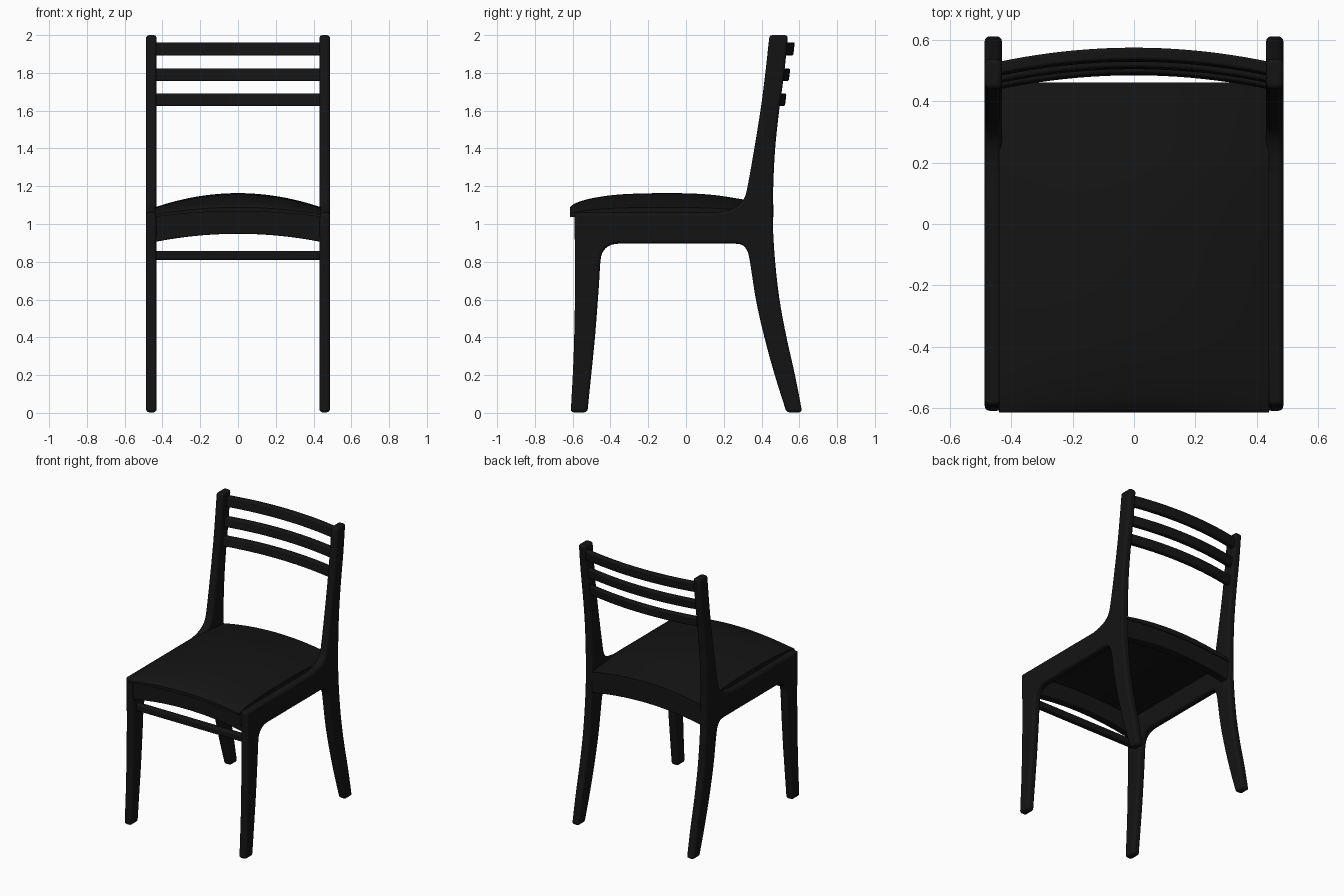
import bpy, bmesh
from mathutils import Vector

if "Cube" in bpy.data.objects:
    bpy.data.objects.remove(bpy.data.objects["Cube"])

black = bpy.data.materials.new("black_stain")
black.diffuse_color = (.007, .007, .007, 1)
black.use_nodes = True
black.node_tree.nodes["Principled BSDF"].inputs["Base Color"].default_value = black.diffuse_color


def make_object(name, bm, bevel=0.0, segments=3):
    bmesh.ops.recalc_face_normals(bm, faces=bm.faces)
    mesh = bpy.data.meshes.new(name)
    bm.to_mesh(mesh)
    bm.free()
    mesh.materials.append(black)
    ob = bpy.data.objects.new(name, mesh)
    bpy.context.collection.objects.link(ob)
    if bevel:
        m = ob.modifiers.new("soft_edges", 'BEVEL')
        m.width, m.segments = bevel, segments
        m.limit_method, m.angle_limit = 'ANGLE', 0.8
        m.use_clamp_overlap = False
    bpy.context.view_layer.objects.active = ob
    ob.select_set(True)
    bpy.ops.object.shade_smooth_by_angle(angle=0.7)
    ob.select_set(False)
    return ob


def smooth_path(pts, steps=4):
    """Catmull-Rom curve through the points."""
    p = [Vector(q) for q in pts]
    p = [2 * p[0] - p[1]] + p + [2 * p[-1] - p[-2]]
    out = []
    for a, b, c, d in zip(p, p[1:], p[2:], p[3:]):
        for i in range(steps):
            t = i / steps
            out.append(0.5 * (2 * b + (c - a) * t + (2 * a - 5 * b + 4 * c - d) * t * t
                              + (3 * b - a - 3 * c + d) * t ** 3))
    return out + [p[-2]]


# Side frames: front leg, rail, back leg and back post in one outline (y, z)
edges = [
    [(-.61, .003), (-.595, .3), (-.588, .6), (-.587, .8), (-.592, 1.06)],
    [(.15, 1.06), (.22, 1.073), (.275, 1.098), (.31, 1.14), (.33, 1.22), (.365, 1.42),
     (.397, 1.62), (.42, 1.8), (.442, 2.0)],
    [(.54, 2.0), (.52, 1.8), (.493, 1.6), (.472, 1.4), (.462, 1.2), (.46, 1.0), (.472, .8),
     (.495, .6), (.532, .4), (.577, .2), (.615, .003)],
    [(.532, .003), (.47, .2), (.415, .4), (.37, .6), (.337, .81), (.32, .865), (.295, .89), (.25, .897)],
    [(-.35, .897), (-.4, .888), (-.435, .86), (-.452, .81), (-.462, .66), (-.482, .4),
     (-.502, .2), (-.522, .003)],
]
outline = [p for e in edges for p in smooth_path(e)]
for side, label in ((1, "right"), (-1, "left")):
    bm = bmesh.new()
    face = bm.faces.new([bm.verts.new((side * .431, p.x, p.y)) for p in outline])
    ext = bmesh.ops.extrude_face_region(bm, geom=[face])
    moved = [v for v in ext["geom"] if isinstance(v, bmesh.types.BMVert)]
    bmesh.ops.translate(bm, verts=moved, vec=(side * .056, 0, 0))
    make_object("side_frame_" + label, bm, .016)


def swept_bar(name, half, section, bevel, n=20):
    """Bar across x; section(u) gives four (y, z) corners, u from -1 to 1."""
    bm = bmesh.new()
    rings = []
    for i in range(n + 1):
        u = -1 + 2 * i / n
        rings.append([bm.verts.new((u * half, y, z)) for y, z in section(u)])
    for a, b in zip(rings, rings[1:]):
        for k in range(4):
            bm.faces.new((a[k], a[k - 1], b[k - 1], b[k]))
    bm.faces.new(rings[0])
    bm.faces.new(rings[-1])
    return make_object(name, bm, bevel)


def seat_bottom(u):
    return 1.07 - .03 * u * u


# Arched aprons under the seat
def apron(y0, y1):
    def section(u):
        lo, hi = .948 - .045 * u * u, seat_bottom(u) + .006
        return (y0, lo), (y1, lo), (y1, hi), (y0, hi)
    return section


swept_bar("front_apron", .45, apron(-.58, -.52), .006)
swept_bar("back_apron", .45, apron(.39, .455), .006)


# Bowed back slats, leaning with the posts
def slat(y, z0, z1):
    def section(u):
        f = y - .048 * u * u
        return (f - .006, z0), (f + .034, z0), (f + .042, z1), (f + .002, z1)
    return section


for i, (y, z0, z1) in enumerate([(.49, 1.625, 1.69), (.51, 1.757, 1.822), (.534, 1.892, 1.962)]):
    swept_bar("back_slat_%d" % (i + 1), .45, slat(y, z0, z1), .008)

# Front stretcher
swept_bar("front_stretcher", .45,
          lambda u: ((-.545, .81), (-.5, .81), (-.5, .858), (-.545, .858)), .01, 1)

# Seat: arched pad between the frames, its crown tapering to front and back
crown = smooth_path([(-.614, .17), (-.598, .33), (-.565, .5), (-.5, .7), (-.38, .9), (-.22, .99),
                     (-.03, 1), (.1, .94), (.2, .82), (.32, .6), (.462, .35)], 3)
bm = bmesh.new()
N = 24
top, low = [], []
for p in crown:
    top_row, low_row = [], []
    for i in range(N + 1):
        u = -1 + 2 * i / N
        z = seat_bottom(u)
        t = (.09 - .045 * u * u) * p.y
        top_row.append(bm.verts.new((u * .44, p.x, z + t + .003)))
        low_row.append(bm.verts.new((u * .44, p.x, z - .003)))
    top.append(top_row)
    low.append(low_row)
for rows in (top, low):
    for a, b in zip(rows, rows[1:]):
        for i in range(N):
            bm.faces.new((a[i], a[i + 1], b[i + 1], b[i]))
for j in (0, -1):
    for i in range(N):
        bm.faces.new((top[j][i], top[j][i + 1], low[j][i + 1], low[j][i]))
    for k in range(len(crown) - 1):
        bm.faces.new((top[k][j], top[k + 1][j], low[k + 1][j], low[k][j]))
make_object("seat", bm)
